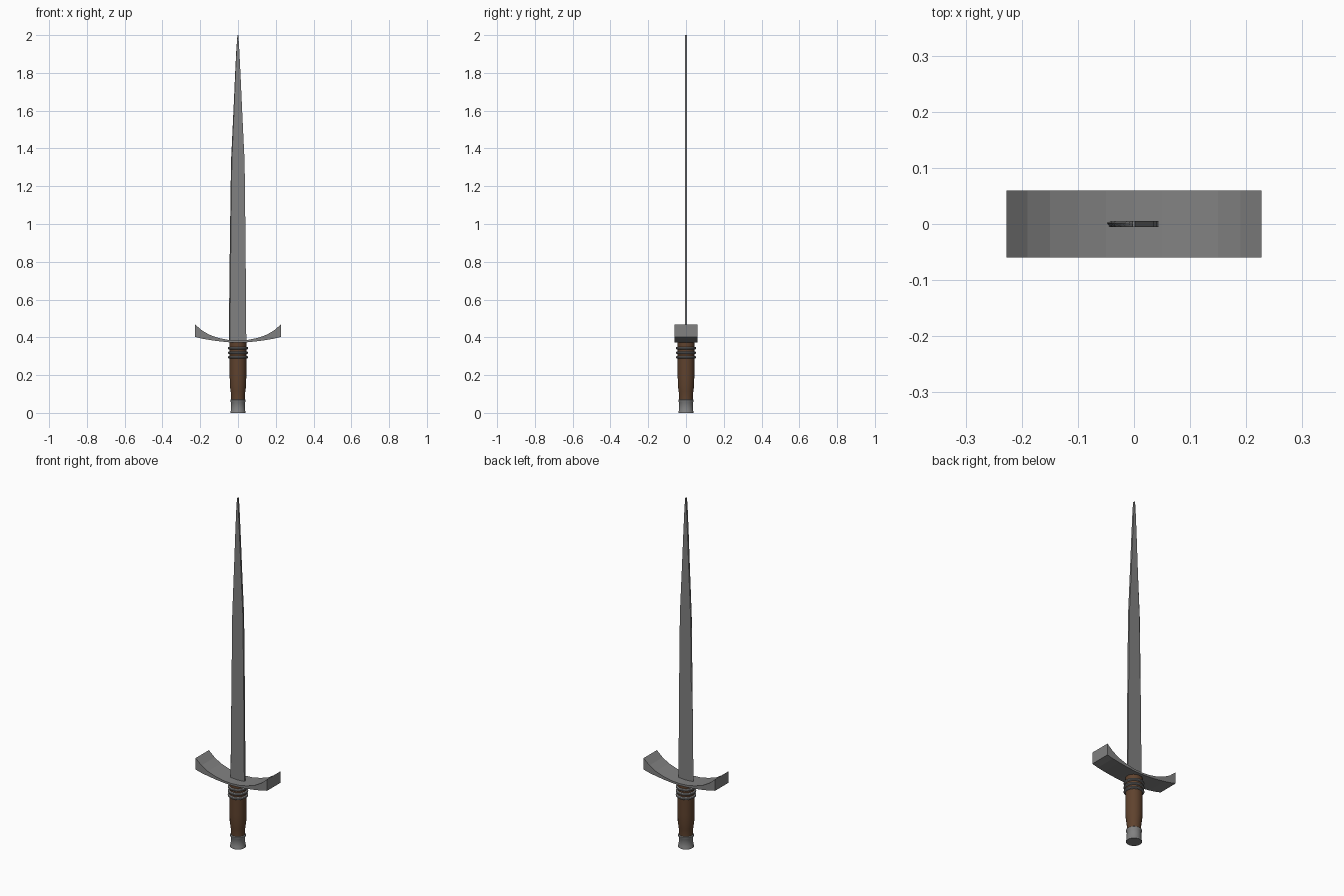
import bpy, bmesh, math

if "Cube" in bpy.data.objects:
    bpy.data.objects.remove(bpy.data.objects["Cube"])


def material(name, rgb):
    m = bpy.data.materials.new(name)
    m.diffuse_color = (*rgb, 1)
    m.use_nodes = True
    m.node_tree.nodes["Principled BSDF"].inputs["Base Color"].default_value = m.diffuse_color
    return m


STEEL = material("steel grey", (0.22, 0.22, 0.22))
LEATHER = material("leather brown", (0.115, 0.055, 0.027))


def loft(name, rings, mat, smooth=False, cyclic=False):
    """Skin a list of equal-length closed rings."""
    bm = bmesh.new()
    rows = [[bm.verts.new(p) for p in r] for r in rings]
    n = len(rows[0])
    pairs = list(zip(rows, rows[1:])) + ([(rows[-1], rows[0])] if cyclic else [])
    for a, b in pairs:
        for i in range(n):
            j = (i + 1) % n
            bm.faces.new((a[i], a[j], b[j], b[i]))
    if not cyclic:
        bm.faces.new(rows[0][::-1])
        bm.faces.new(rows[-1])
    bmesh.ops.recalc_face_normals(bm, faces=bm.faces)
    me = bpy.data.meshes.new(name)
    bm.to_mesh(me)
    bm.free()
    ob = bpy.data.objects.new(name, me)
    bpy.context.collection.objects.link(ob)
    me.materials.append(mat)
    if smooth:
        bpy.context.view_layer.objects.active = ob
        ob.select_set(True)
        bpy.ops.object.shade_smooth_by_angle(angle=math.radians(35))
        ob.select_set(False)
    return ob


def lathe(name, profile, mat, cyclic=False, n=32):
    rings = [[(r * math.cos(2 * math.pi * i / n), r * math.sin(2 * math.pi * i / n), z)
              for i in range(n)] for r, z in profile]
    return loft(name, rings, mat, True, cyclic)


# Pommel: metal cap with small lips
lathe("pommel", [(0.041, 0), (0.041, 0.006), (0.038, 0.012), (0.037, 0.055),
                 (0.041, 0.062), (0.041, 0.068), (0.036, 0.072)], STEEL)

# Leather grip
lathe("grip", [(0.036, 0.068), (0.036, 0.09), (0.039, 0.115), (0.043, 0.145),
               (0.044, 0.20), (0.044, 0.374)], LEATHER)

# Grip rings
for k, z in enumerate((0.295, 0.319, 0.343)):
    prof = [(0.045 + 0.0085 * math.cos(a), z + 0.0075 * math.sin(a))
            for a in (2 * math.pi * i / 10 for i in range(10))]
    lathe(f"grip_ring_{k + 1}", prof, STEEL, cyclic=True)

# Upswept crossguard, flared at both ends
half = [(0, 0.372, 0.383), (0.05, 0.374, 0.386), (0.10, 0.379, 0.396),
        (0.15, 0.386, 0.413), (0.19, 0.393, 0.436), (0.227, 0.402, 0.468)]
stations = [(-x, a, b) for x, a, b in half[:0:-1]] + half
loft("crossguard", [[(x, -0.06, a), (x, 0.06, a), (x, 0.06, b), (x, -0.06, b)]
                    for x, a, b in stations], STEEL)

# Blade: flat bar with a ground left edge, tapering to the tip
T = 0.0055
blade = []
for z, l, r in [(0.375, 0.049, 0.044), (0.9, 0.043, 0.040), (1.33, 0.037, 0.035),
                (1.6, 0.024, 0.022), (1.8, 0.015, 0.013), (1.92, 0.009, 0.007),
                (2.0, 0.003, 0.002)]:
    c = -l * 0.88
    blade.append([(-l, 0.002, z), (c, -T, z), (r, -T, z), (r, T, z), (c, T, z)])
loft("blade", blade, STEEL)
